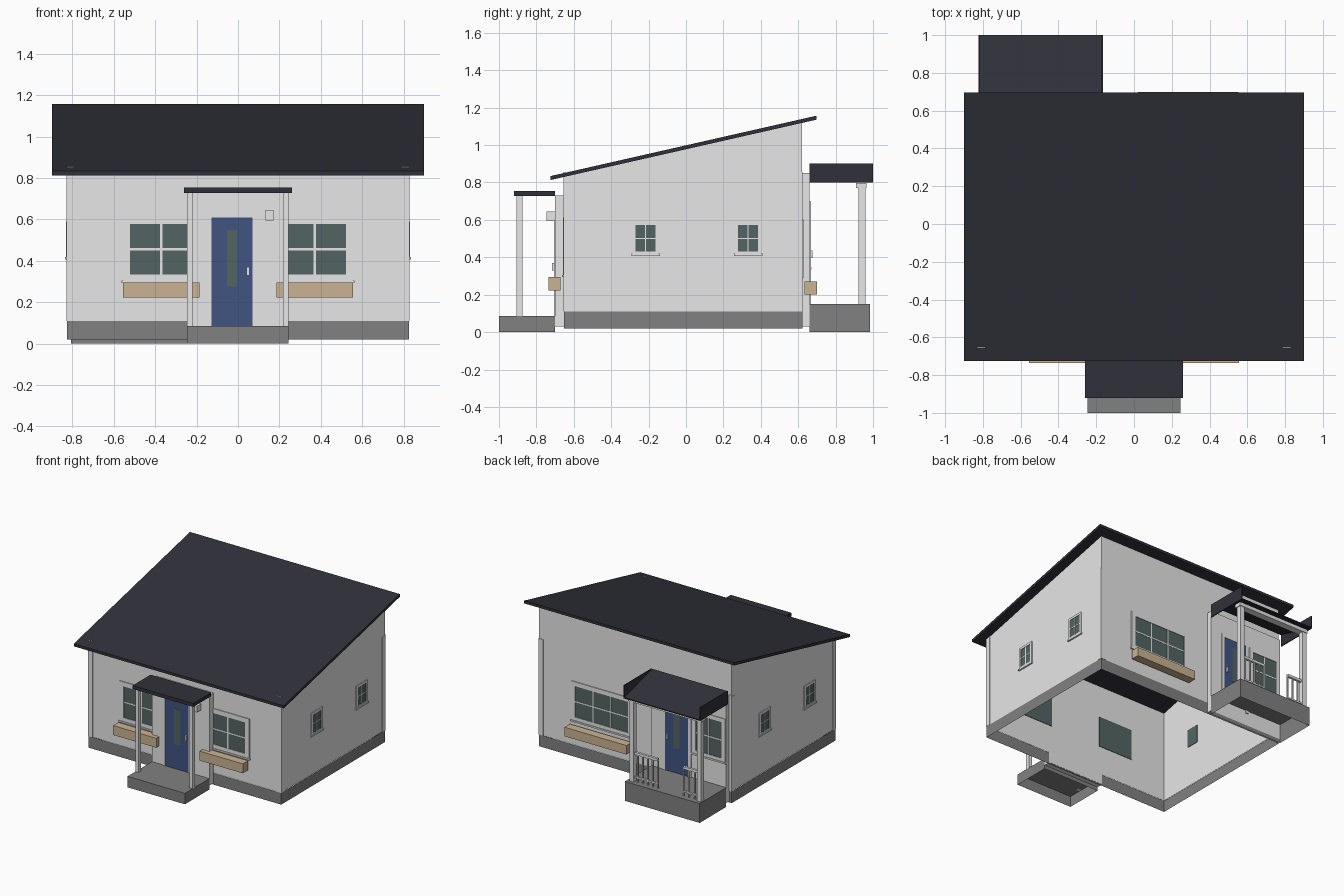
import bpy, bmesh

if "Cube" in bpy.data.objects:
    bpy.data.objects.remove(bpy.data.objects["Cube"])

def material(name, rgb):
    m = bpy.data.materials.new(name)
    m.diffuse_color = (*rgb, 1)
    m.use_nodes = True
    m.node_tree.nodes["Principled BSDF"].inputs["Base Color"].default_value = m.diffuse_color
    return m

WHITE = material("white_siding", (0.80, 0.80, 0.80))
GREY = material("concrete_grey", (0.22, 0.22, 0.22))
DARK = material("dark_roofing", (0.030, 0.030, 0.042))
BLUE = material("door_blue", (0.052, 0.09, 0.225))
GLASS = material("window_glass", (0.086, 0.13, 0.125))
WOOD = material("planter_wood", (0.59, 0.45, 0.29))

# main dimensions
WX, WF, WB = 0.825, -0.65, 0.62      # wall half width, front and back
PF, PB = -0.70, 0.66                 # faces of the entry panels
BASE = 0.11

def finish(name, bm, mat):
    me = bpy.data.meshes.new(name)
    bm.to_mesh(me)
    bm.free()
    me.materials.append(mat)
    ob = bpy.data.objects.new(name, me)
    bpy.context.collection.objects.link(ob)
    return ob

def add_box(bm, x0, x1, y0, y1, z0, z1, skip=()):
    x0, x1 = sorted((x0, x1))
    y0, y1 = sorted((y0, y1))
    v = [bm.verts.new((x, y, z)) for z in (z0, z1) for y in (y0, y1) for x in (x0, x1)]
    faces = {"bottom": (0, 2, 3, 1), "top": (4, 5, 7, 6), "front": (0, 1, 5, 4),
             "back": (2, 6, 7, 3), "left": (0, 4, 6, 2), "right": (1, 3, 7, 5)}
    for key, idx in faces.items():
        if key not in skip:
            bm.faces.new([v[i] for i in idx])
    return v

def boxes(name, mat, items, skip=()):
    bm = bmesh.new()
    for b in items:
        add_box(bm, *b, skip=skip)
    return finish(name, bm, mat)

def on_wall(side, plane):
    """Turn (u0, u1, depth0, depth1, z0, z1) on a wall into a world box."""
    def place(u0, u1, d0, d1, z0, z1):
        s = -1 if side in ("front", "left") else 1
        a, b = plane + s * d0, plane + s * d1
        if side in ("front", "back"):
            return (u0, u1, a, b, z0, z1)
        return (a, b, u0, u1, z0, z1)
    return place

def frame(u0, u1, z0, z1, w, d):
    """Four bars around an opening."""
    return [(u0 - w, u0, 0, d, z0 - w, z1 + w), (u1, u1 + w, 0, d, z0 - w, z1 + w),
            (u0, u1, 0, d, z1, z1 + w), (u0, u1, 0, d, z0 - w, z0)]

def window(name, side, plane, uc, half, z0, z1, cols, w, bar):
    put = on_wall(side, plane)
    u0, u1, zm = uc - half, uc + half, (z0 + z1) / 2
    boxes(name + "_glass", GLASS, [put(u0, u1, -0.004, 0.003, z0, z1)])
    bars = frame(u0, u1, z0, z1, w, 0.007)
    bars.append((u0, u1, 0, 0.005, zm - bar, zm + bar))
    for i in range(1, cols):
        u = u0 + (u1 - u0) * i / cols
        bars.append((u - bar, u + bar, 0, 0.005, z0, z1))
    # sill
    bars.append((u0 - w - 0.006, u1 + w + 0.006, 0, 0.012, z0 - w - 0.006, z0 - w + 0.006))
    boxes(name + "_frame", WHITE, [put(*b) for b in bars])

def door(name, side, plane, uc, z0, handle):
    put = on_wall(side, plane)
    u0, u1, z1 = uc - 0.1, uc + 0.1, z0 + 0.525
    boxes(name, BLUE, [put(u0, u1, 0, 0.004, z0, z1)])
    boxes(name + "_frame", WHITE, [put(*b) for b in frame(u0, u1, z0, z1, 0.023, 0.007)[:3]])
    boxes(name + "_glass", GLASS, [put(uc - 0.025, uc + 0.025, 0, 0.006, z0 + 0.19, z0 + 0.465)])
    h = uc + handle * 0.078
    boxes(name + "_handle", WHITE, [put(h - 0.007, h + 0.007, 0, 0.016, z0 + 0.245, z0 + 0.285)])

# roof slab, sloping up to the back
def roof_under(y):
    return 0.813 + (y + 0.725) * 0.227

bm = bmesh.new()
for v in add_box(bm, -0.9, 0.9, -0.725, 0.697, 0, 0.021):
    v.co.z += roof_under(v.co.y)
finish("roof", bm, DARK)

# wall shell, open below, top following the roof
bm = bmesh.new()
for v in add_box(bm, -WX, WX, WF, WB, BASE, 1.0, skip=("top", "bottom")):
    if v.co.z > 0.5:
        v.co.z = roof_under(v.co.y)
finish("walls", bm, WHITE)
boxes("foundation", GREY, [(-WX - 0.002, WX + 0.002, WF - 0.002, WB + 0.002, 0.02, BASE)],
      skip=("top", "bottom"))

# corner boards
corners = []
for sx in (-1, 1):
    for y, s in ((WF, -1), (WB, 1)):
        corners.append((sx * 0.79, sx * (WX + 0.004), y, y + s * 0.004, BASE, 0.855))
        corners.append((sx * WX, sx * (WX + 0.004), y, y - s * 0.035, BASE, 0.845))
boxes("corner_boards", WHITE, corners)

# windows
for uc, tag in ((-0.371, "left"), (0.371, "right")):
    window("front_window_" + tag, "front", WF, uc, 0.15, 0.335, 0.577, 2, 0.035, 0.005)
    boxes("front_planter_" + tag, WOOD, [(uc - 0.185, uc + 0.185, -0.735, -0.67, 0.222, 0.295)])
window("back_window", "back", WB, 0.285, 0.228, 0.33, 0.57, 3, 0.033, 0.005)
boxes("back_planter", WOOD, [(0.02, 0.552, 0.634, 0.70, 0.20, 0.27)])
for side, s in (("right", 1), ("left", -1)):
    for i, uc in enumerate((-0.216, 0.332)):
        window(f"{side}_window_{i + 1}", side, s * WX, s * uc, 0.053, 0.43, 0.572, 2, 0.017, 0.003)

# front entry: panel, door, lamp, slab, posts, canopy
boxes("front_entry_panel", WHITE, [(-0.247, 0.245, PF, WF, 0.03, 0.73)])
door("front_door", "front", PF, -0.029, 0.085, 1)
boxes("front_lamp", WHITE, [(0.133, 0.172, -0.747, PF, 0.595, 0.645)])
boxes("front_porch_slab", GREY, [(-0.247, 0.245, -1.0, PF, 0, 0.085)], skip=("bottom",))
boxes("front_posts", WHITE, [(x - 0.014, x + 0.014, -0.905, -0.875, 0.085, 0.73)
                             for x in (-0.233, 0.231)])
boxes("front_canopy", DARK, [(-0.26, 0.26, -0.92, PF, 0.728, 0.755)])

# back entry: panel, door, window, slab
boxes("back_entry_panel", WHITE, [(-0.807, -0.165, WB, PB, 0.03, 0.85)])
door("back_door", "back", PB, -0.385, 0.15, 1)
window("porch_window", "back", PB, -0.66, 0.11, 0.37, 0.65, 2, 0.03, 0.005)
boxes("back_porch_slab", GREY, [(-0.807, -0.165, PB, 0.985, 0, 0.15)], skip=("bottom",))

# back porch posts, beam and railings
boxes("back_posts", WHITE, [(x - 0.018, x + 0.018, 0.922, 0.96, 0.15, 0.775)
                            for x in (-0.205, -0.783)])
boxes("back_beam", WHITE, [(-0.807, -0.18, 0.91, 0.965, 0.77, 0.798)])
rails = []
for a, b in ((-0.42, -0.205), (-0.783, -0.64)):
    rails.append((a, b, 0.932, 0.95, 0.36, 0.38))
    rails.append((a, b, 0.934, 0.948, 0.18, 0.192))
    n = round((b - a) / 0.045)
    for i in range(n + 1):
        x = a + (b - a) * i / n
        rails.append((x - 0.004, x + 0.004, 0.936, 0.946, 0.15, 0.36))
boxes("back_railings", WHITE, rails)

# back porch roof: sloping sheet between two upright side boards
bm = bmesh.new()
for v in add_box(bm, -0.82, -0.165, PB, 1.0, 0, 0.008):
    v.co.z += 0.80 if v.co.y > 0.9 else 0.893
finish("back_porch_roof", bm, DARK)
boxes("back_porch_roof_sides", DARK, [(x, x + 0.008, PB, 1.0, 0.80, 0.902)
                                      for x in (-0.822, -0.172)])
